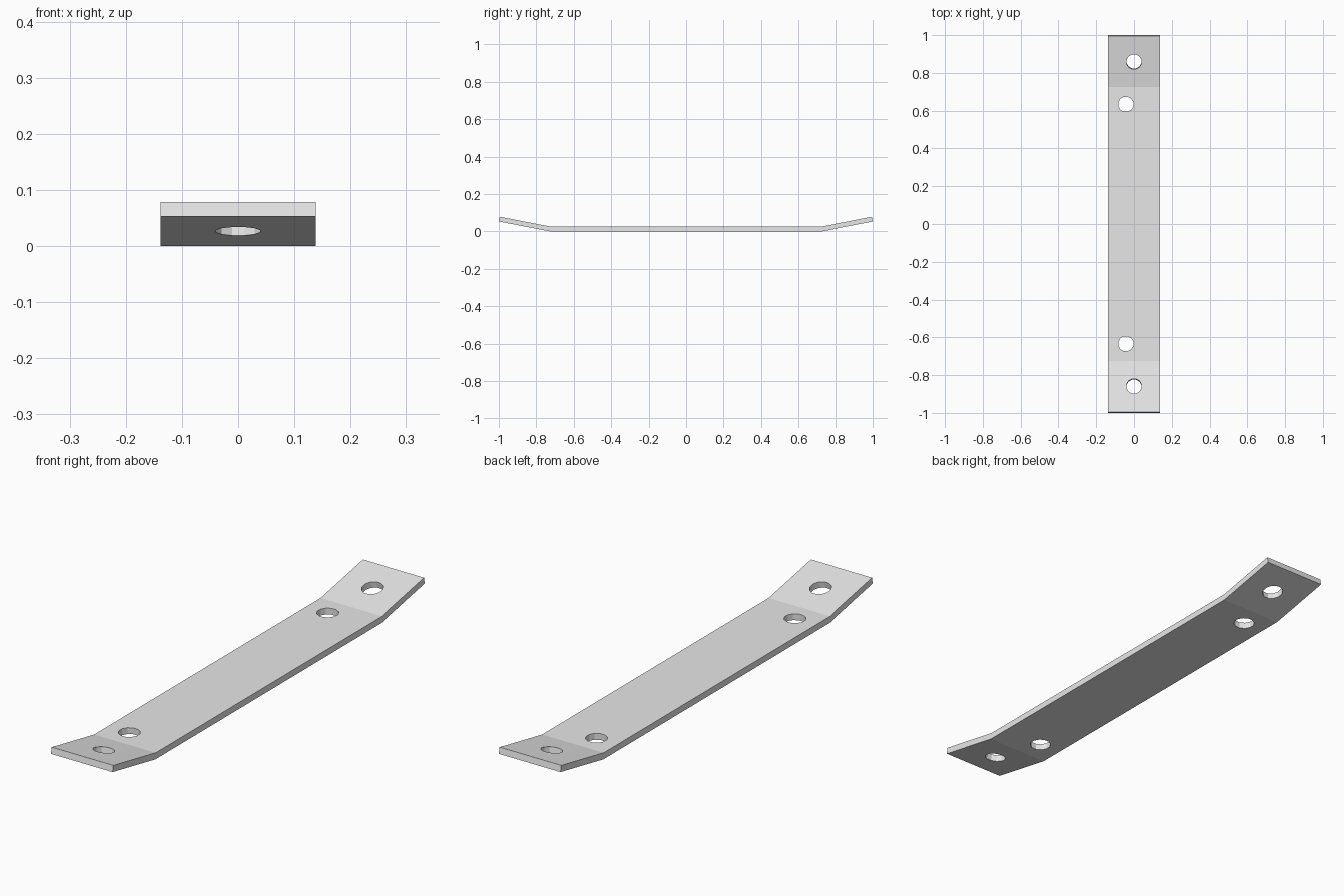
import bpy
import bmesh
import math
from mathutils import Matrix

cube = bpy.data.objects.get("Cube")
if cube:
    bpy.data.objects.remove(cube, do_unlink=True)

HALF_WIDTH = 0.138
THICK = 0.0258
BEND_Y = 0.7265                     # bend line on the underside
ANGLE = math.atan2(0.053, 1 - BEND_Y)
HOLE_R = 0.041

steel = bpy.data.materials.new("plain_grey")
steel.use_nodes = True
colour = (0.8, 0.8, 0.8, 1)
steel.diffuse_color = colour
steel.node_tree.nodes["Principled BSDF"].inputs["Base Color"].default_value = colour


def make_object(name, bm):
    bmesh.ops.recalc_face_normals(bm, faces=bm.faces)
    mesh = bpy.data.meshes.new(name)
    bm.to_mesh(mesh)
    bm.free()
    mesh.materials.append(steel)
    obj = bpy.data.objects.new(name, mesh)
    bpy.context.scene.collection.objects.link(obj)
    return obj


# Bent strip: half of the side profile, mirrored, extruded across the width
tip_z = (1 - BEND_Y) * math.tan(ANGLE)
lower = [(BEND_Y, 0), (1, tip_z)]
upper = [(1 - THICK * math.sin(ANGLE), tip_z + THICK * math.cos(ANGLE)),
         (BEND_Y - THICK * math.tan(ANGLE / 2), THICK)]
half = lower + upper
profile = half + [(-y, z) for y, z in reversed(half)]

bm = bmesh.new()
face = bm.faces.new([bm.verts.new((-HALF_WIDTH, y, z)) for y, z in profile])
side = bmesh.ops.extrude_face_region(bm, geom=[face])
bmesh.ops.translate(bm, vec=(2 * HALF_WIDTH, 0, 0),
                    verts=[v for v in side["geom"] if isinstance(v, bmesh.types.BMVert)])
strip = make_object("bent_strip", bm)

# Twelve-sided hole cutters, square to the surface they pierce
bm = bmesh.new()
arm_y = 0.861
arm_z = (arm_y - BEND_Y) * math.tan(ANGLE) + THICK / 2
for s in (-1, 1):
    for x, y, z, tilt in ((0, arm_y, arm_z, ANGLE), (-0.043, 0.634, THICK / 2, 0)):
        place = (Matrix.Translation((x, s * y, z))
                 @ Matrix.Rotation(s * tilt, 4, "X")
                 @ Matrix.Rotation(math.pi / 12, 4, "Z"))
        bmesh.ops.create_cone(bm, cap_ends=True, segments=12, radius1=HOLE_R,
                              radius2=HOLE_R, depth=4 * THICK, matrix=place)
cutter = make_object("hole_cutter", bm)
cutter.hide_render = True

# Drill the holes, then discard the cutter
mod = strip.modifiers.new("holes", "BOOLEAN")
mod.operation = "DIFFERENCE"
mod.solver = "EXACT"
mod.object = cutter
bpy.context.view_layer.objects.active = strip
strip.select_set(True)
bpy.ops.object.modifier_apply(modifier=mod.name)
bpy.data.objects.remove(cutter, do_unlink=True)
